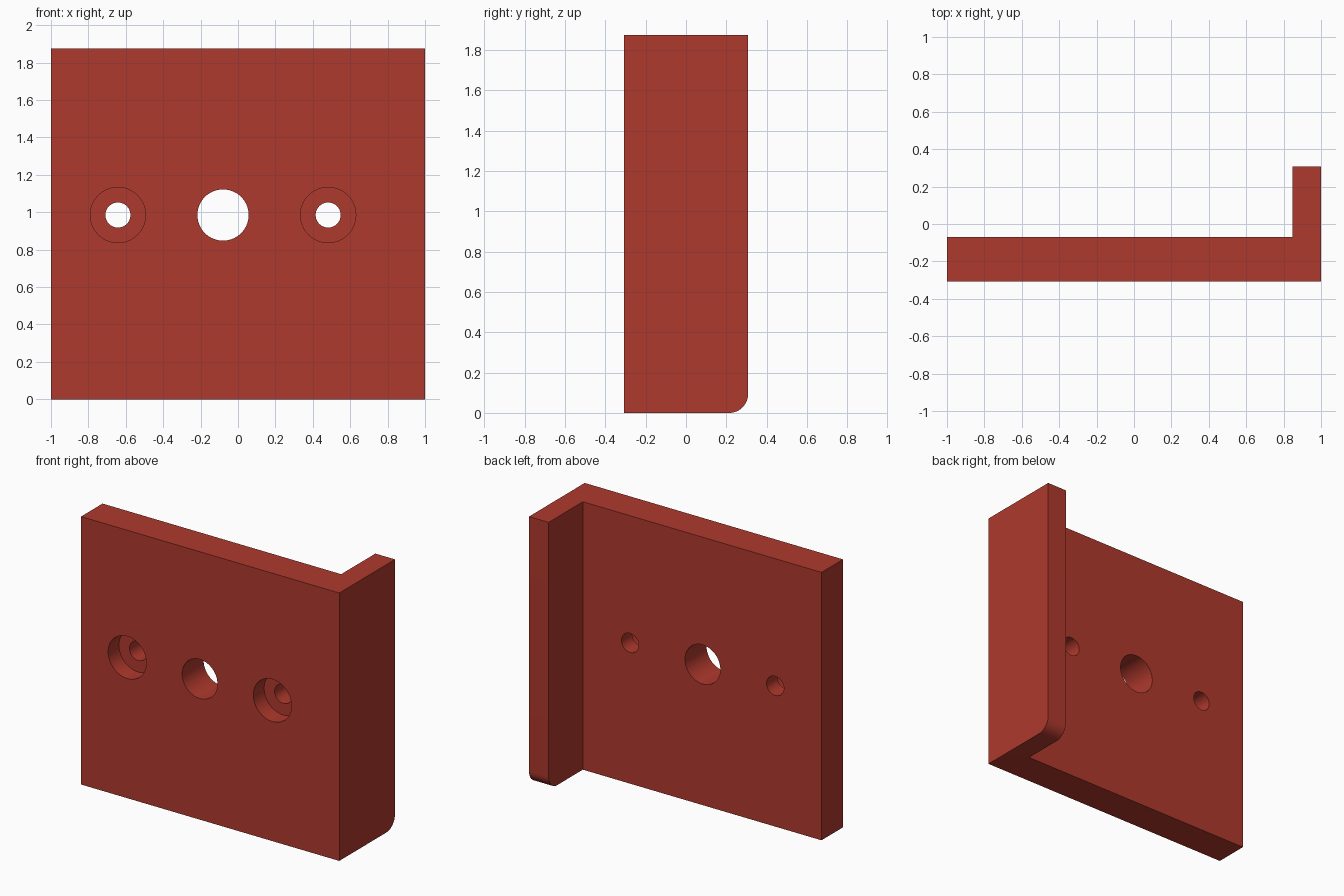
import bpy, bmesh, math

if "Cube" in bpy.data.objects:
    bpy.data.objects.remove(bpy.data.objects["Cube"])

W, H = 1.0, 1.875                 # half width, height
FRONT, BACK, TIP = -0.308, -0.07, 0.308   # plate front, plate back, flange end
FLANGE_X = 0.848
HOLE_Z = 0.985

red = bpy.data.materials.new("brick red")
red.diffuse_color = (0.43, 0.041, 0.026, 1)
red.use_nodes = True
red.node_tree.nodes["Principled BSDF"].inputs["Base Color"].default_value = red.diffuse_color


def make_object(name, bm):
    bmesh.ops.recalc_face_normals(bm, faces=bm.faces)
    mesh = bpy.data.meshes.new(name)
    bm.to_mesh(mesh)
    bm.free()
    mesh.materials.append(red)
    ob = bpy.data.objects.new(name, mesh)
    bpy.context.collection.objects.link(ob)
    return ob


def hole_cutter(name, x, steps, sides=64):
    """Stepped round plug along y; steps are (y, radius) pairs."""
    bm = bmesh.new()
    rings = []
    for y, r in steps:
        rings.append([bm.verts.new((x + r * math.cos(2 * math.pi * i / sides), y,
                                    HOLE_Z + r * math.sin(2 * math.pi * i / sides)))
                      for i in range(sides)])
    for a, b in zip(rings, rings[1:]):
        for i in range(sides):
            j = (i + 1) % sides
            bm.faces.new((a[i], a[j], b[j], b[i]))
    bm.faces.new(rings[0])
    bm.faces.new(rings[-1])
    ob = make_object(name, bm)
    ob.hide_render = True
    return ob


# L-shaped bracket: plate and side flange in one extruded profile
bm = bmesh.new()
profile = [(-W, FRONT), (W, FRONT), (W, TIP), (FLANGE_X, TIP), (FLANGE_X, BACK), (-W, BACK)]
base = bm.faces.new([bm.verts.new((x, y, 0)) for x, y in profile])
top = bmesh.ops.extrude_face_region(bm, geom=[base])["geom"]
bmesh.ops.translate(bm, vec=(0, 0, H), verts=[v for v in top if isinstance(v, bmesh.types.BMVert)])

# Rounded lower corner of the flange
corner = [e for e in bm.edges
          if all(v.co.z < 0.01 and v.co.y > TIP - 0.01 for v in e.verts)]
bmesh.ops.bevel(bm, geom=corner, offset=0.094, segments=12, profile=0.5, affect='EDGES')
bracket = make_object("bracket", bm)

# Centre hole and two counterbored screw holes
IN, OUT, STEP = FRONT - 0.1, BACK + 0.1, FRONT + 0.12
cutters = [hole_cutter("centre_hole_cutter", -0.08, [(IN, 0.137), (OUT, 0.137)])]
for side, x in (("left", -0.642), ("right", 0.482)):
    cutters.append(hole_cutter(side + "_screw_hole_cutter", x,
                               [(IN, 0.148), (STEP, 0.148), (STEP, 0.067), (OUT, 0.067)]))

bpy.context.view_layer.objects.active = bracket
bracket.select_set(True)
for cutter in cutters:
    mod = bracket.modifiers.new(cutter.name, 'BOOLEAN')
    mod.operation, mod.solver, mod.object = 'DIFFERENCE', 'EXACT', cutter
    bpy.ops.object.modifier_apply(modifier=mod.name)
for cutter in cutters:
    bpy.data.objects.remove(cutter)

bpy.ops.object.shade_smooth_by_angle(angle=math.radians(30))
